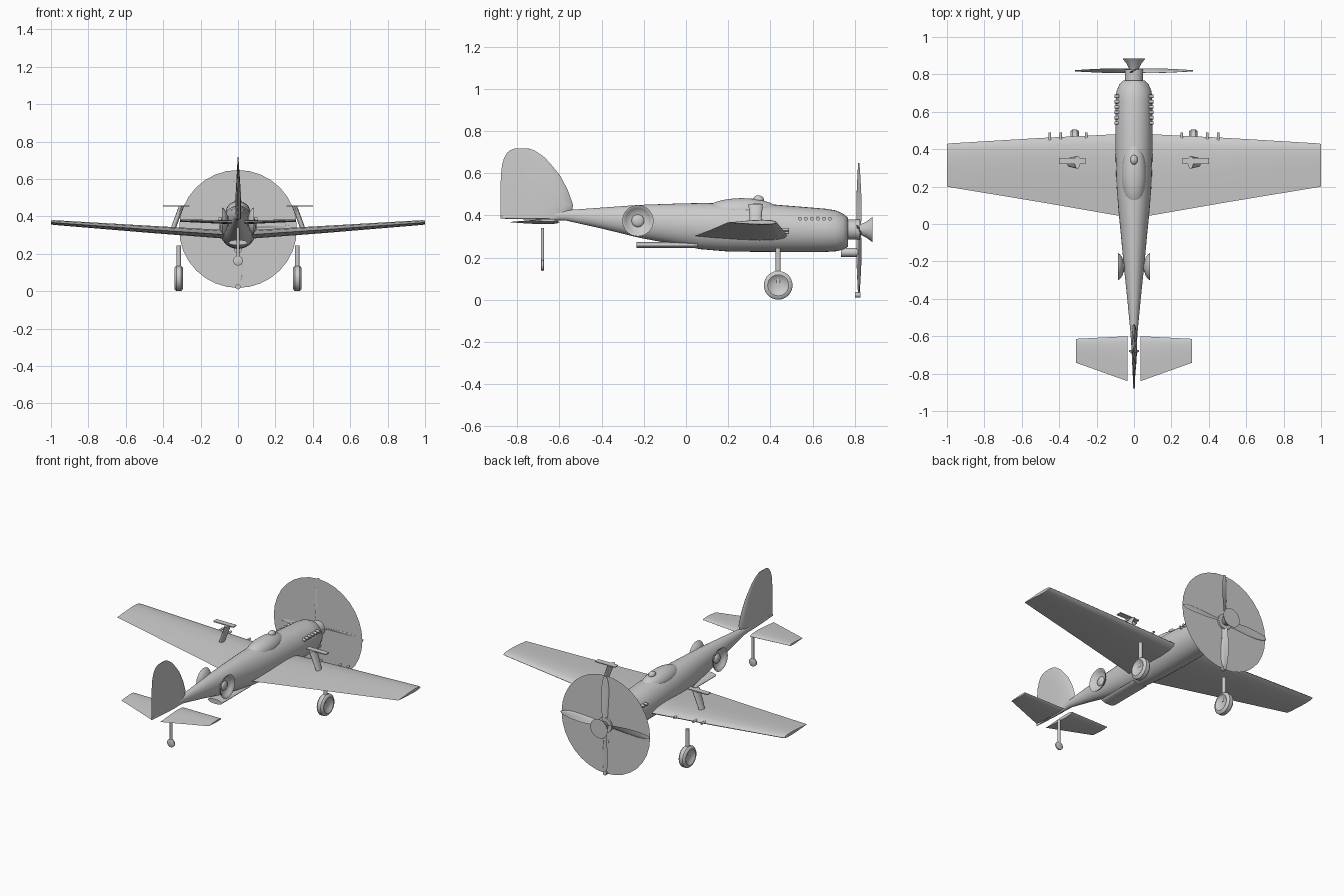
import bpy, bmesh, math
from mathutils import Matrix, Vector

if "Cube" in bpy.data.objects:
    bpy.data.objects.remove(bpy.data.objects["Cube"])

TAU = 2 * math.pi


def finish(bm, name, angle=40):
    bmesh.ops.recalc_face_normals(bm, faces=bm.faces)
    me = bpy.data.meshes.new(name)
    bm.to_mesh(me)
    bm.free()
    ob = bpy.data.objects.new(name, me)
    bpy.context.collection.objects.link(ob)
    bpy.context.view_layer.objects.active = ob
    ob.select_set(True)
    bpy.ops.object.shade_smooth_by_angle(angle=math.radians(angle))
    ob.select_set(False)
    return ob


def loft(name, rings, caps=True, angle=40):
    """Skin a list of closed rings with equal point counts."""
    bm = bmesh.new()
    vs = [[bm.verts.new(p) for p in r] for r in rings]
    n = len(vs[0])
    for a, b in zip(vs, vs[1:]):
        for i in range(n):
            bm.faces.new((a[i], a[(i + 1) % n], b[(i + 1) % n], b[i]))
    if caps:
        bm.faces.new(vs[0])
        bm.faces.new(vs[-1])
    return finish(bm, name, angle)


def lathe(name, origin, axis, profile, n=32, caps=True):
    """Revolve (distance, radius) pairs about an axis."""
    q = Vector(axis).to_track_quat('Z', 'Y')
    o = Vector(origin)
    rings = [[o + q @ Vector((r * math.cos(TAU * i / n), r * math.sin(TAU * i / n), d))
              for i in range(n)] for d, r in profile]
    return loft(name, rings, caps)


def rod(name, a, b, r, n=16):
    d = Vector(b) - Vector(a)
    return lathe(name, a, d, [(0, r), (d.length, r)], n)


def ellipsoid(name, loc, radii):
    bm = bmesh.new()
    m = Matrix.Translation(loc) @ Matrix.Diagonal((*radii, 1))
    bmesh.ops.create_uvsphere(bm, u_segments=32, v_segments=16, radius=1, matrix=m)
    return finish(bm, name, 80)


def box(name, loc, size):
    bm = bmesh.new()
    bmesh.ops.create_cube(bm, size=1, matrix=Matrix.Translation(loc) @ Matrix.Diagonal((*size, 1)))
    return finish(bm, name)


# Airfoil outline: (chord fraction from leading edge, half thickness fraction)
FOIL = [(0, 0), (.03, .45), (.12, .85), (.3, 1), (.55, .75), (.8, .35), (1, .04),
        (.8, -.3), (.55, -.6), (.3, -.8), (.12, -.7), (.03, -.4)]


def foil(x, lead, trail, z, half):
    return [(x, lead + (trail - lead) * t, z + half * h) for t, h in FOIL]


# Fuselage sections: y, bottom z, top z, half width
sections = [(-.88, .385, .397, .004), (-.7, .38, .412, .011), (-.57, .376, .425, .02),
            (-.4, .338, .437, .036), (-.22, .294, .45, .055), (-.05, .262, .456, .071),
            (.07, .24, .459, .083), (.2, .229, .458, .093), (.4, .227, .453, .1),
            (.55, .226, .441, .1), (.66, .227, .432, .098), (.71, .23, .424, .094),
            (.745, .238, .408, .079), (.768, .252, .39, .056)]
N = 32
loft("fuselage", [[(w * math.cos(TAU * i / N), y, (b + t) / 2 + (t - b) / 2 * math.sin(TAU * i / N))
                   for i in range(N)] for y, b, t, w in sections], angle=50)

# Canopy and the small dome on it
ellipsoid("canopy", (0, .265, .42), (.066, .175, .062))
ellipsoid("canopy_dome", (0, .343, .475), (.02, .026, .02))

# Belly radiator, chin intake
lathe("belly_radiator", (0, -.235, .26), (0, 1, 0), [(0, .05), (.29, .05)]).data.transform(
    Matrix.Translation((0, 0, .26)) @ Matrix.Diagonal((1, 1, .29, 1)) @ Matrix.Translation((0, 0, -.26)))
rod("chin_intake", (0, .735, .225), (0, .815, .225), .021, 24)

# Tail fin: lens shaped section following the side outline (z, rear y, front y)
fin = [(.385, -.88, -.57), (.42, -.88, -.54), (.45, -.88, -.535), (.52, -.88, -.56),
       (.59, -.877, -.597), (.64, -.872, -.638), (.673, -.862, -.668), (.697, -.848, -.7),
       (.71, -.832, -.722), (.717, -.812, -.745)]
rings = []
for z, r, f in fin:
    half = .017 * min(1, (.75 - z) / .25)
    rings.append([(half * h, f + (r - f) * t, z) for t, h in FOIL])
loft("tail_fin", rings)

# Tail wheel
rod("tail_strut", (0, -.68, .18), (0, -.68, .34), .008)
lathe("tail_wheel", (0, -.687, .163), (0, 1, 0), [(0, .02), (.003, .026), (.011, .026), (.014, .02)], 24)

# Propeller: disc, hub, forward-flaring spinner, four twisted blades
rod("propeller_hub", (0, .76, .333), (0, .825, .333), .048, 32)
lathe("spinner", (0, .775, .333), (0, 1, 0), [(0, .002), (.05, .024), (.08, .038), (.11, .061)])
bm = bmesh.new()
bmesh.ops.create_circle(bm, cap_ends=True, cap_tris=True, segments=32, radius=.315,
                        matrix=Matrix.Translation((0, .814, .333)) @ Matrix.Rotation(math.pi / 2, 4, 'X'))
finish(bm, "propeller_disc")
blade = [(.02, .028, 45), (.08, .042, 35), (.16, .052, 25), (.24, .046, 18), (.29, .032, 14), (.315, .012, 12)]
for k in range(4):
    turn = Matrix.Translation((0, .82, .333)) @ Matrix.Rotation(k * math.pi / 2, 4, 'Y')
    rings = []
    for r, c, tw in blade:
        m = turn @ Matrix.Rotation(math.radians(tw), 4, 'Z')
        rings.append([m @ Vector(((t - .5) * c, .004 * h, r)) for t, h in FOIL])
    loft(f"propeller_blade_{k + 1}", rings)
rod("blade_tip_stub", (0, .802, .024), (0, .826, .024), .014)

# Paired parts
for s, side in ((1, "right"), (-1, "left")):
    loft(f"{side}_wing", [foil(s * .03, .483, .035, .299, .026), foil(s * .5, .46, .117, .331, .021),
                          foil(s * .985, .431, .197, .366, .014), foil(s, .428, .2, .367, .011)])
    loft(f"{side}_stabilizer", [foil(s * .035, -.6, -.84, .368, .012), foil(s * .31, -.614, -.742, .377, .007)])

    # Main wheel with dished hub, and its strut
    lathe(f"{side}_main_wheel", (s * .317, .437, .069), (s, 0, 0),
          [(-.008, .012), (-.01, .03), (-.018, .042), (-.023, .05), (-.021, .06), (-.012, .068),
           (.012, .068), (.021, .06), (.023, .05), (.018, .042), (.01, .03), (.008, .012)])
    rod(f"{side}_main_strut", (s * .317, .437, .08), (s * .317, .437, .245), .012)

    # Leaning flat pylon on the wing with a plate on top
    rings = []
    for x, z, ry in ((.348, .33, .022), (.33, .38, .028), (.302, .455, .034)):
        rings.append([(s * (x + .014 * math.cos(TAU * i / 20)), .33 + ry * math.sin(TAU * i / 20), z)
                      for i in range(20)])
    loft(f"{side}_pylon", rings)
    box(f"{side}_pylon_plate", (s * .329, .337, .455), (.142, .034, .006))

    # Gun barrels in the leading edge
    for i, x in enumerate((.255, .392, .45)):
        z = .305 + .07 * (x - .05)
        rod(f"{side}_gun_{i + 1}", (s * x, .42, z), (s * x, .488, z), .007, 12)

    # Exhaust stubs along the nose
    for i in range(6):
        y = .54 + .0285 * i
        rod(f"{side}_exhaust_{i + 1}", (s * .08, y, .385), (s * .105, y, .385), .009, 12)

    # Rear side dish, open to the outside, with an inner vane
    lathe(f"{side}_side_dish", (s * .055, -.228, .375), (s, 0, 0),
          [(0, .025), (.008, .05), (.02, .066), (.031, .074), (.029, .066), (.019, .058), (.01, .042), (.004, .02)])
    ellipsoid(f"{side}_dish_hub", (s * .06, -.228, .375), (.014, .03, .03))
